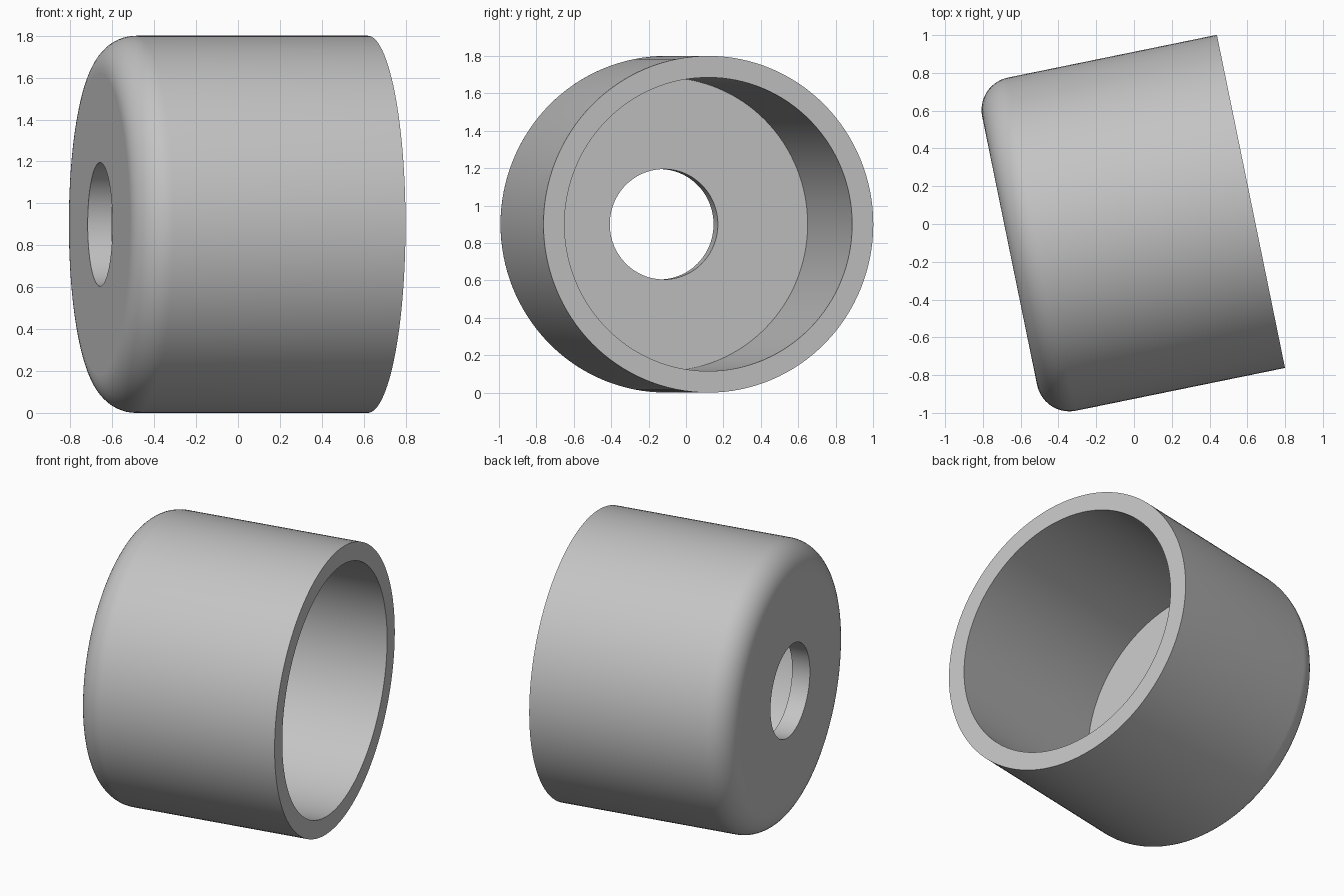
import bpy, bmesh, math
from mathutils import Vector

# Remove the default cube
cube = bpy.data.objects.get("Cube")
if cube:
    bpy.data.objects.remove(cube, do_unlink=True)

OUTER, INNER, HOLE = 0.9, 0.785, 0.295
BACK, RIM, FILLET = -0.672, 0.632, 0.175
FLOOR = BACK + 0.115
SEGMENTS, FILLET_STEPS = 128, 14

# Material
grey = bpy.data.materials.new("plain_grey")
colour = (0.55, 0.55, 0.55, 1)
grey.use_nodes = True
grey.diffuse_color = colour
grey.node_tree.nodes["Principled BSDF"].inputs["Base Color"].default_value = colour

# Closed wall section as (position along axis, radius)
profile = [(FLOOR, HOLE), (BACK, HOLE)]
for i in range(FILLET_STEPS + 1):
    a = math.pi / 2 * i / FILLET_STEPS
    profile.append((BACK + FILLET * (1 - math.sin(a)),
                    OUTER - FILLET * (1 - math.cos(a))))
# The arc runs from the side wall to the end face, so reverse it
profile[2:] = profile[:1:-1]
profile += [(RIM, OUTER), (RIM, INNER), (FLOOR, INNER)]

# Revolve the section around the x axis
bm = bmesh.new()
verts = [bm.verts.new((s, 0, r)) for s, r in profile]
edges = [bm.edges.new((v, verts[(i + 1) % len(verts)])) for i, v in enumerate(verts)]
bmesh.ops.spin(bm, geom=verts + edges, cent=(0, 0, 0), axis=(1, 0, 0),
               angle=math.tau, steps=SEGMENTS, use_merge=True)
bmesh.ops.remove_doubles(bm, verts=bm.verts[:], dist=0.0001)
bmesh.ops.recalc_face_normals(bm, faces=bm.faces[:])
mesh = bpy.data.meshes.new("cup_cap")
bm.to_mesh(mesh)
bm.free()
mesh.materials.append(grey)

# Cup, turned slightly about the vertical
cup = bpy.data.objects.new("cup_cap", mesh)
bpy.context.collection.objects.link(cup)
cup.rotation_euler.z = math.radians(11.56)
cup.location = Vector((0.0, -0.007, OUTER))

# Smooth walls, flat end faces
bpy.ops.object.select_all(action="DESELECT")
cup.select_set(True)
bpy.context.view_layer.objects.active = cup
bpy.ops.object.shade_smooth_by_angle(angle=math.radians(30))
for face in mesh.polygons:
    if abs(face.normal.x) > 0.999:
        face.use_smooth = False
